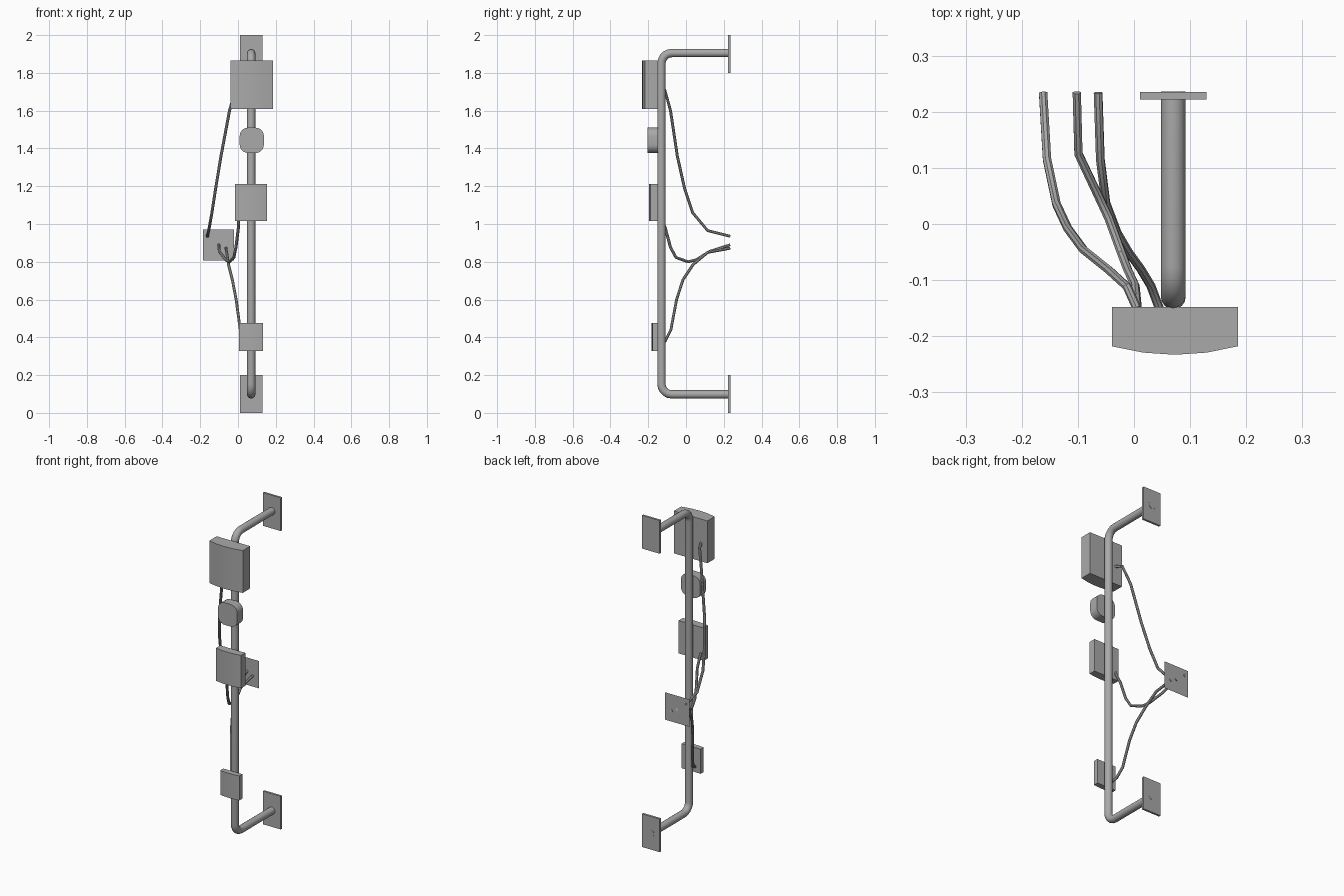
import bpy, bmesh, math
from mathutils import Vector

cube = bpy.data.objects.get("Cube")
if cube:
    bpy.data.objects.remove(cube, do_unlink=True)

grey = bpy.data.materials.new("metal_grey")
grey.use_nodes = True
colour = (0.4, 0.4, 0.4, 1)
grey.diffuse_color = colour
grey.node_tree.nodes["Principled BSDF"].inputs["Base Color"].default_value = colour

POLE_X, POLE_Y, WALL = 0.07, -0.13, 0.235


def prism(name, ring, offset):
    """Extrude a closed outline along an offset vector (none gives a sheet)."""
    bm = bmesh.new()
    face = bm.faces.new([bm.verts.new(p) for p in ring])
    if offset:
        new = bmesh.ops.extrude_face_region(bm, geom=[face])["geom"]
        bmesh.ops.translate(bm, vec=offset, verts=[g for g in new if isinstance(g, bmesh.types.BMVert)])
        bmesh.ops.recalc_face_normals(bm, faces=bm.faces)
    mesh = bpy.data.meshes.new(name)
    bm.to_mesh(mesh)
    bm.free()
    obj = bpy.data.objects.new(name, mesh)
    bpy.context.collection.objects.link(obj)
    mesh.materials.append(grey)
    return obj


def smooth(obj, angle):
    bpy.ops.object.select_all(action='DESELECT')
    obj.select_set(True)
    bpy.context.view_layer.objects.active = obj
    bpy.ops.object.shade_smooth_by_angle(angle=math.radians(angle))


def tube(name, points, radius, resolution):
    """Round tube along a path, turned into a mesh."""
    curve = bpy.data.curves.new(name, 'CURVE')
    curve.dimensions = '3D'
    curve.bevel_depth = radius
    curve.bevel_resolution = resolution
    curve.use_fill_caps = True
    spline = curve.splines.new('POLY')
    spline.points.add(len(points) - 1)
    for target, p in zip(spline.points, points):
        target.co = (*p, 1)
    curve.materials.append(grey)
    obj = bpy.data.objects.new(name, curve)
    bpy.context.collection.objects.link(obj)
    bpy.ops.object.select_all(action='DESELECT')
    obj.select_set(True)
    bpy.context.view_layer.objects.active = obj
    bpy.ops.object.convert(target='MESH')
    smooth(bpy.context.object, 40)


def curved_box(name, cx, width, z0, z1, front, bulge):
    """Box whose front bows outward."""
    back = -0.148
    ring = [(cx + width / 2, back, z0), (cx - width / 2, back, z0)]
    for i in range(5):
        t = i / 2 - 1
        ring.append((cx + t * width / 2, front + bulge * t * t, z0))
    smooth(prism(name, ring, Vector((0, 0, z1 - z0))), 30)


def rectangle(x0, x1, y, z0, z1):
    return [(x0, y, z0), (x1, y, z0), (x1, y, z1), (x0, y, z1)]


# Bent pole and its two wall mounts
LOW, HIGH, BEND = 0.098, 1.905, 0.055
path = [(POLE_X, WALL + 0.001, LOW)]
for z, side, start in ((LOW + BEND, -1, 0), (HIGH - BEND, 1, 1)):
    arc = []
    for i in range(6):
        a = math.pi / 2 * i / 5
        arc.append((POLE_X, POLE_Y + BEND * (1 - math.sin(a)), z + side * BEND * math.cos(a)))
    path += arc[::-1] if start else arc
path.append((POLE_X, WALL + 0.001, HIGH))
tube("bent_pole", path, 0.022, 6)
for name, z in (("lower_mount", 0), ("upper_mount", 1.8)):
    prism(name, rectangle(0.011, 0.129, WALL - 0.013, z, z + 0.2), Vector((0, 0.013, 0)))

# Devices fixed to the pole
curved_box("upper_box", 0.073, 0.224, 1.61, 1.865, -0.233, 0.015)
curved_box("middle_box", 0.069, 0.168, 1.015, 1.213, -0.197, 0.009)
curved_box("lower_box", 0.069, 0.127, 0.328, 0.476, -0.182, 0.005)

# Small device with rounded corners
ring = []
for corner, (sx, sz) in enumerate(((1, 1), (-1, 1), (-1, -1), (1, -1))):
    for i in range(7):
        a = math.pi / 2 * (corner + i / 6)
        ring.append((0.073 + sx * 0.02 + 0.044 * math.cos(a), -0.203,
                     1.443 + sz * 0.023 + 0.044 * math.sin(a)))
smooth(prism("rounded_box", ring, Vector((0, 0.055, 0))), 30)

# Thin outlet sheet on the wall
prism("outlet_sheet", rectangle(-0.185, -0.02, WALL - 0.004, 0.807, 0.972), None)

# Cables from the devices to the outlet
tube("upper_cable", [
    (0.005, -.15, 1.72), (-.012, -.112, 1.71), (-.045, -.082, 1.6), (-.09, -.046, 1.36),
    (-.118, -.008, 1.19), (-.138, .035, 1.06), (-.155, .115, .965), (-.162, .234, .935)], 0.008, 2)
tube("middle_cable", [
    (.006, -.15, 1.06), (.002, -.11, .98), (-.011, -.082, .876), (-.022, -.053, .823),
    (-.045, .01, .8), (-.065, .053, .81), (-.099, .125, .855), (-.102, .234, .89)], 0.008, 2)
tube("lower_cable", [
    (.045, -.15, .36), (.03, -.11, .38), (.012, -.08, .44), (-.01, -.05, .6),
    (-.03, -.016, .705), (-.05, .037, .785), (-.06, .115, .85), (-.064, .234, .872)], 0.008, 2)
